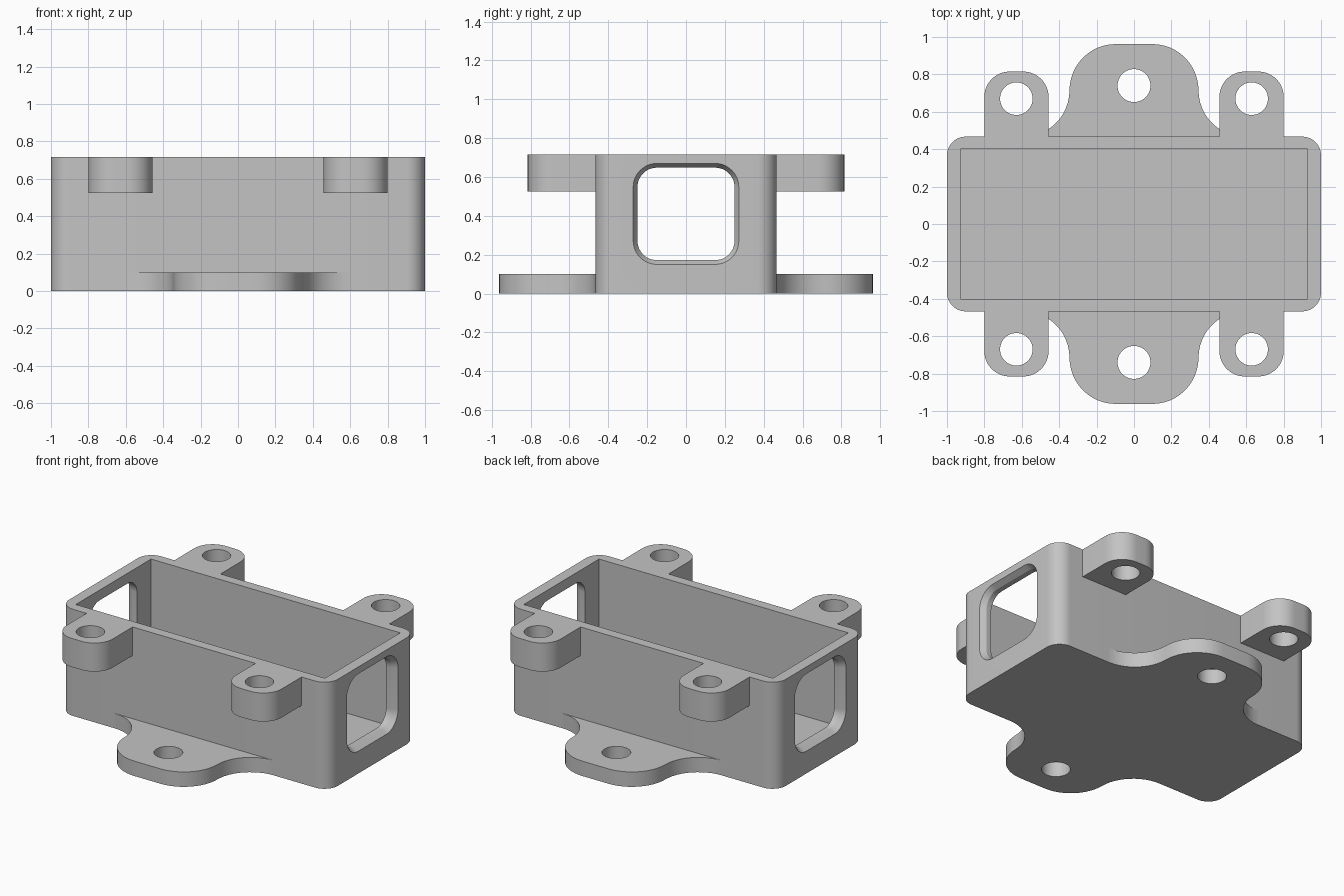
import bpy, bmesh, math
from mathutils import Vector

if "Cube" in bpy.data.objects:
    bpy.data.objects.remove(bpy.data.objects["Cube"], do_unlink=True)

GREY = (0.55, 0.55, 0.55, 1)
grey = bpy.data.materials.new("plain grey")
grey.use_nodes = True
grey.diffuse_color = GREY
grey.node_tree.nodes["Principled BSDF"].inputs["Base Color"].default_value = GREY

HEIGHT, HALF_DEPTH, STEPS = 0.717, 0.467, 12


def outline(corners):
    """Round square corners (x, y, radius); radius None only guides a neighbour."""
    pts = []
    for i, (x, y, r) in enumerate(corners):
        if r is None:
            continue
        p = Vector((x, y))
        a = (Vector(corners[i - 1][:2]) - p).normalized()
        b = (Vector(corners[(i + 1) % len(corners)][:2]) - p).normalized()
        if r == 0:
            pts.append(p)
            continue
        for k in range(STEPS + 1):
            t = math.pi / 2 * k / STEPS
            pts.append(p + (a + b) * r - (b * math.cos(t) + a * math.sin(t)) * r)
    return pts


def rectangle(w, h, r):
    return outline([(-w, -h, r), (w, -h, r), (w, h, r), (-w, h, r)])


def circle(x, y, r, n=48):
    return [Vector((x + r * math.cos(math.tau * k / n),
                    y + r * math.sin(math.tau * k / n))) for k in range(n)]


def loft(name, rings):
    """Skin a closed solid over rings of equal point count."""
    bm = bmesh.new()
    loops = [[bm.verts.new(p) for p in ring] for ring in rings]
    for low, high in zip(loops, loops[1:]):
        for i in range(len(low)):
            bm.faces.new((low[i - 1], low[i], high[i], high[i - 1]))
    bm.faces.new(loops[0])
    bm.faces.new(loops[-1])
    bmesh.ops.recalc_face_normals(bm, faces=bm.faces)
    mesh = bpy.data.meshes.new(name)
    bm.to_mesh(mesh)
    bm.free()
    mesh.materials.append(grey)
    ob = bpy.data.objects.new(name, mesh)
    bpy.context.collection.objects.link(ob)
    return ob


def slab(name, pts, z0, z1):
    return loft(name, [[(p.x, p.y, z) for p in pts] for z in (z0, z1)])


def activate(ob):
    bpy.ops.object.select_all(action='DESELECT')
    ob.select_set(True)
    bpy.context.view_layer.objects.active = ob


def cut(ob, cutter):
    activate(ob)
    mod = ob.modifiers.new("cut", 'BOOLEAN')
    mod.operation, mod.solver, mod.object = 'DIFFERENCE', 'EXACT', cutter
    bpy.ops.object.modifier_apply(modifier=mod.name)
    bpy.data.objects.remove(cutter, do_unlink=True)


def finish(ob):
    activate(ob)
    bpy.ops.object.shade_smooth_by_angle(angle=math.radians(20))


# Open-topped housing with rounded upright corners
housing = slab("housing", rectangle(1, HALF_DEPTH, 0.1), 0, HEIGHT)
cut(housing, slab("cavity_cutter", rectangle(0.927, 0.4, 0), 0.07, 1))

# Rounded windows in both ends, chamfered on the outside
for side in (-1, 1):
    rings = []
    for x, grow in ((0.8, 0), (0.964, 0), (1, 0.022), (1.036, 0.044)):
        rings.append([(side * x, p.x, p.y + 0.41)
                      for p in rectangle(0.25 + grow, 0.238 + grow, 0.1 + grow)])
    cut(housing, loft("window_cutter", rings))
finish(housing)

for sy, end in ((-1, "front"), (1, "back")):
    # Mounting flange flowing out of the wall at the base
    R = 0.2475
    pts = outline([(-1, HALF_DEPTH, None), (-0.345, HALF_DEPTH, R), (-0.345, 0.962, R),
                   (0.345, 0.962, R), (0.345, HALF_DEPTH, R), (1, HALF_DEPTH, None)])
    flange = slab(end + "_flange", [Vector((p.x, sy * p.y)) for p in pts], 0, 0.1)
    cut(flange, slab("hole_cutter", circle(0, sy * 0.74, 0.088), -0.1, 0.2))
    finish(flange)

    # Screw lugs at the rim
    for sx, hand in ((-1, "right"), (1, "left")):
        pts = outline([(0.457, HALF_DEPTH, 0), (0.8, HALF_DEPTH, 0),
                       (0.8, 0.815, 0.135), (0.457, 0.815, 0.135)])
        lug = slab(f"{end}_{hand}_lug", [Vector((sx * p.x, sy * p.y)) for p in pts],
                   0.525, HEIGHT)
        cut(lug, slab("hole_cutter", circle(sx * 0.629, sy * 0.67, 0.087), 0.4, 0.8))
        finish(lug)
